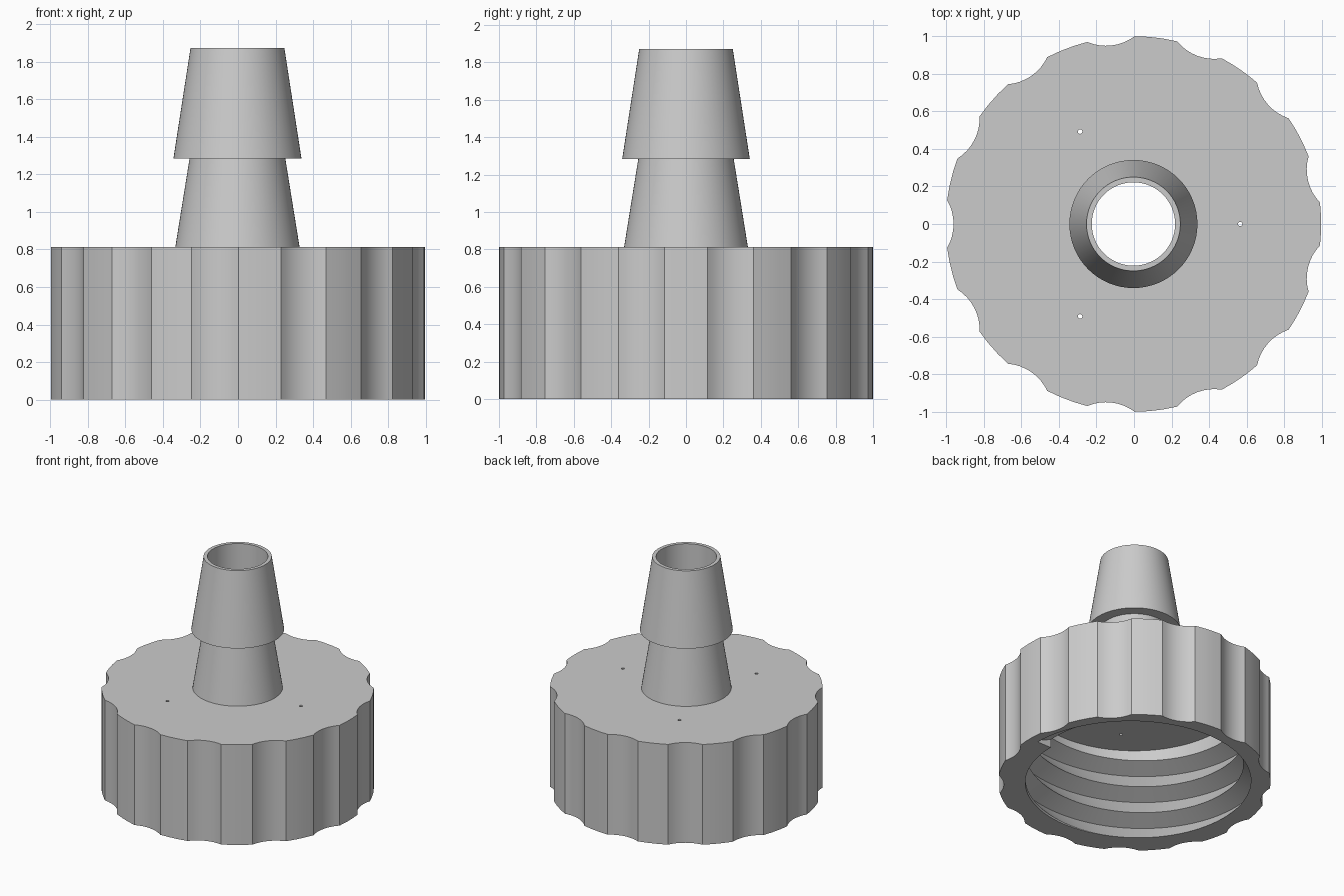
import bpy, bmesh, math
from math import pi, sin, cos, tau

cube = bpy.data.objects.get("Cube")
if cube:
    bpy.data.objects.remove(cube, do_unlink=True)

CX = -0.003                  # axis offset that centres the bounding box
TOP, CEILING = 0.812, 0.73   # upper and lower side of the cap's lid
BORE = 0.222

# Thread groove: core and root radius, pitch, height of its lower and upper flank
CORE, ROOT = 0.80, 0.935
PITCH, LOWER, UPPER = 0.22, 0.163, 0.057
START, TURNS, STEPS = 0.01, 3, 96

grey = bpy.data.materials.new("light_grey_plastic")
grey.use_nodes = True
colour = (0.6, 0.6, 0.6, 1)
grey.diffuse_color = colour
grey.node_tree.nodes["Principled BSDF"].inputs["Base Color"].default_value = colour


def circle(r, n=64, cx=0.0, cy=0.0):
    return [(cx + r * cos(tau * i / n), cy + r * sin(tau * i / n)) for i in range(n)]


def ring(bm, points, z):
    return [bm.verts.new((x + CX, y, z)) for x, y in points]


def bridge(bm, a, b):
    n = len(a)
    for i in range(n):
        j = (i + 1) % n
        bm.faces.new((a[i], a[j], b[j], b[i]))


def fill(bm, loops):
    """Flat face between an outer loop and the holes in it."""
    edges = []
    for loop in loops:
        for a, b in zip(loop, loop[1:] + loop[:1]):
            edges.append(bm.edges.get((a, b)) or bm.edges.new((a, b)))
    bmesh.ops.triangle_fill(bm, edges=edges, use_beauty=True)


def finish(bm, name):
    bmesh.ops.recalc_face_normals(bm, faces=bm.faces)
    mesh = bpy.data.meshes.new(name)
    bm.to_mesh(mesh)
    bm.free()
    mesh.materials.append(grey)
    obj = bpy.data.objects.new(name, mesh)
    bpy.context.collection.objects.link(obj)
    bpy.ops.object.select_all(action='DESELECT')
    obj.select_set(True)
    bpy.context.view_layer.objects.active = obj
    bpy.ops.object.shade_smooth_by_angle(angle=math.radians(25))


def grip_outline(count=13, half=math.radians(7.3), sag=0.034):
    """Round outline with hollow finger grips, starting on the -x side."""
    chord, mid = sin(half), cos(half)
    r = (chord ** 2 + sag ** 2) / (2 * sag)
    sweep = math.asin(chord / r)
    centre = mid - sag + r
    points = []
    for k in range(count):
        a = pi + tau * k / count
        for i in range(9):                      # hollow
            t = sweep * (i / 4 - 1)
            u, v = centre - r * cos(t), r * sin(t)
            points.append((u * cos(a) - v * sin(a), u * sin(a) + v * cos(a)))
        for i in (1, 2):                        # raised lobe
            t = a + half + (tau / count - 2 * half) * i / 3
            points.append((cos(t), sin(t)))
    return points


def threaded_wall(bm):
    """Cavity wall with a helical groove; returns its rim and ceiling loops."""
    columns = []
    for i in range(STEPS + 1):
        a = tau * i / STEPS

        def vert(r, z):
            return bm.verts.new((r * cos(a) + CX, r * sin(a), z))

        root = START + PITCH * i / STEPS
        crest = root - LOWER
        rim_radius = max(CORE, ROOT - (ROOT - CORE) * root / LOWER)
        base = vert(rim_radius, 0)
        if i < STEPS:
            column = [base, vert(CORE, crest) if crest > 0 else base]
            for k in range(TURNS):
                column.append(vert(ROOT, root + k * PITCH))
                column.append(vert(CORE, root + k * PITCH + UPPER))
            column.append(vert(CORE, CEILING))
        else:                                   # last column meets the first
            first = columns[0]
            last = root + (TURNS - 1) * PITCH
            column = [base] + first[3:-1]
            column += [vert(ROOT, last), vert(CORE, last + UPPER), first[-1]]
        columns.append(column)
    for p, q in zip(columns, columns[1:]):
        for k in range(len(p) - 1):
            corners = list(dict.fromkeys((p[k], q[k], q[k + 1], p[k + 1])))
            if len(corners) > 2:
                bm.faces.new(corners)
    first, last = columns[0], columns[-1]
    bm.faces.new((last[0], last[1], first[2], first[0]))    # groove's lower end
    bm.faces.new(last[-4:])                                 # groove's upper end
    return [c[0] for c in columns], [c[-1] for c in columns[:-1]]


# Cap with scalloped wall, threaded cavity and three vent holes
bm = bmesh.new()
outline = grip_outline()
outer_low, outer_top = ring(bm, outline, 0), ring(bm, outline, TOP)
bridge(bm, outer_low, outer_top)
rim, cavity_top = threaded_wall(bm)
top_loops = [outer_top, ring(bm, circle(0.33), TOP)]
ceiling_loops = [cavity_top, ring(bm, circle(BORE), CEILING)]
for k in range(3):
    a = tau * k / 3
    vent = circle(0.012, 12, 0.568 * cos(a), 0.568 * sin(a))
    vent_top, vent_low = ring(bm, vent, TOP), ring(bm, vent, CEILING)
    bridge(bm, vent_top, vent_low)
    top_loops.append(vent_top)
    ceiling_loops.append(vent_low)
fill(bm, top_loops)
fill(bm, ceiling_loops)
fill(bm, [outer_low, rim])
finish(bm, "scalloped_cap")

# Hose barb: two stacked cones with a straight bore
bm = bmesh.new()
profile = [(0.331, TOP), (0.255, 1.284), (0.341, 1.284), (0.25, 1.872),
           (BORE, 1.872), (BORE, CEILING)]
rings = [ring(bm, circle(r), z) for r, z in profile]
for a, b in zip(rings, rings[1:]):
    bridge(bm, a, b)
finish(bm, "hose_barb")
